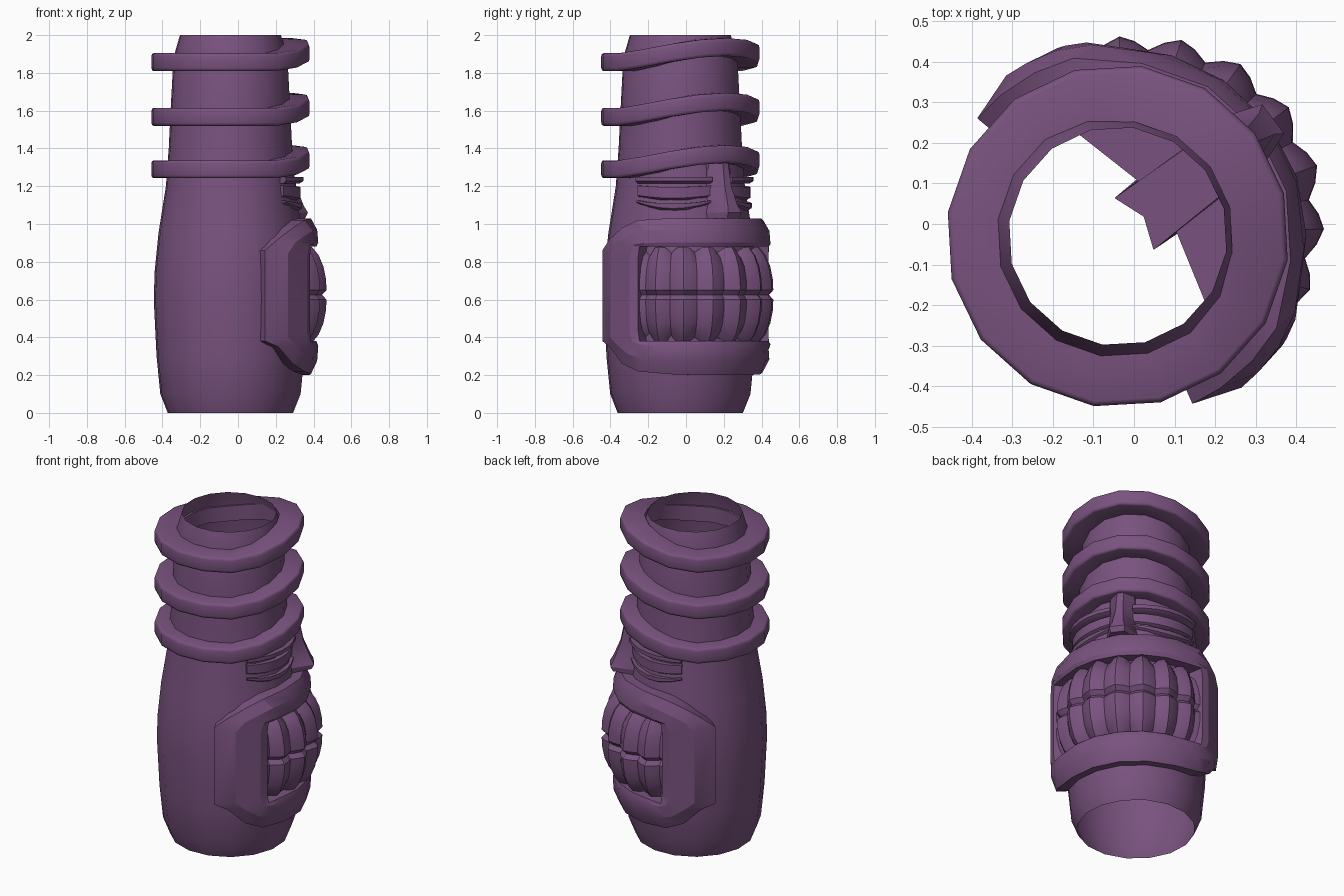
import bpy, math

if "Cube" in bpy.data.objects:
    bpy.data.objects.remove(bpy.data.objects["Cube"])

CX, CY, FACE = -0.04, -0.03, 37.0      # tube axis and direction the face looks
N = 16

mat = bpy.data.materials.new("purple")
mat.diffuse_color = (0.19, 0.085, 0.21, 1)
mat.use_nodes = True
mat.node_tree.nodes["Principled BSDF"].inputs["Base Color"].default_value = mat.diffuse_color


def polar(d, r, z):
    """Point at angle d (degrees from the face direction), radius r, height z."""
    a = math.radians(FACE + d)
    return (CX + r * math.cos(a), CY + r * math.sin(a), z)


def local(u, v, z):
    """Point u forward along the face direction and v sideways."""
    return polar(math.degrees(math.atan2(v, u)), math.hypot(u, v), z)


def skin(name, rows, wrap_rows=False, wrap_cols=False, caps=False, angle=35):
    """Skin a grid of points into a mesh object."""
    n, m = len(rows), len(rows[0])
    faces = []
    for i in range(n if wrap_rows else n - 1):
        for j in range(m if wrap_cols else m - 1):
            i2, j2 = (i + 1) % n, (j + 1) % m
            faces.append((i * m + j, i * m + j2, i2 * m + j2, i2 * m + j))
    if caps:
        faces.append(tuple(range(m)))
        faces.append(tuple((n - 1) * m + j for j in range(m)))
    mesh = bpy.data.meshes.new(name)
    mesh.from_pydata([p for row in rows for p in row], [], faces)
    obj = bpy.data.objects.new(name, mesh)
    bpy.context.collection.objects.link(obj)
    mesh.materials.append(mat)
    bpy.ops.object.select_all(action='DESELECT')
    obj.select_set(True)
    bpy.context.view_layer.objects.active = obj
    bpy.ops.object.mode_set(mode='EDIT')
    bpy.ops.mesh.select_all(action='SELECT')
    bpy.ops.mesh.normals_make_consistent(inside=False)
    bpy.ops.object.mode_set(mode='OBJECT')
    bpy.ops.object.shade_smooth_by_angle(angle=math.radians(angle))
    return obj


circle = [k * 360 / N for k in range(N)]

# Open tube body
profile = [(0.335, 0), (0.375, 0.1), (0.395, 0.3), (0.41, 0.6), (0.405, 0.75), (0.385, 0.95),
           (0.345, 1.2), (0.33, 1.4), (0.32, 1.6), (0.305, 1.88), (0.27, 2.0)]
skin("body", [[polar(d, r, z) for d in circle] for r, z in profile], wrap_cols=True)

# Headdress rings, lifted above the face
ring_section = [(0.285, -0.047), (0.41, -0.047), (0.419, -0.043), (0.423, -0.03),
                (0.423, 0.03), (0.419, 0.043), (0.41, 0.047), (0.285, 0.047)]
for i, zc in enumerate((1.29, 1.567, 1.857)):
    rows = []
    for d in circle:
        lift = 0.08 * max(0, math.cos(math.radians(d))) ** 1.5
        rows.append([polar(d, r, zc + lift + z) for r, z in ring_section])
    skin(f"ring_{i + 1}", rows, wrap_rows=True, wrap_cols=True, angle=60)

# Mouth frame: outer and inner outlines as (angle, height) pairs, mirrored
out_half = [(0, 1.03), (22, 1.03), (45, 1.03), (67, 1.02), (80, 0.98), (93, 0.92), (103, 0.86),
            (103, 0.38), (93, 0.35), (80, 0.26), (67, 0.22), (45, 0.205), (22, 0.2), (0, 0.2)]
in_half = [(0, 0.88), (18, 0.88), (35, 0.88), (50, 0.88), (59, 0.88), (64, 0.88), (65, 0.82),
           (65, 0.44), (64, 0.38), (59, 0.38), (50, 0.38), (35, 0.38), (18, 0.38), (0, 0.38)]


def mirror(half):
    return half + [(-d, z) for d, z in reversed(half[1:-1])]


def mix(t):
    return [(a[0] + (b[0] - a[0]) * t, a[1] + (b[1] - a[1]) * t)
            for a, b in zip(mirror(out_half), mirror(in_half))]


def cheek(d):
    """The frame is thicker at its two side panels."""
    return 0.022 * min(1, max(0, (abs(d) - 52) / 12))


frame = [(0, 0.34), (0, 0.43), (0.4, 0.46), (0.85, 0.465), (1, 0.455), (1, 0.34)]
skin("mouth_frame", [[polar(d, r + (cheek(d) if r > 0.4 else 0), z) for d, z in mix(t)]
                     for t, r in frame], wrap_cols=True, angle=25)

# Two rows of ridged teeth
STEP = 17.5
for name, s in (("upper_teeth", 1), ("lower_teeth", -1)):
    rows = []
    for h, r, pinch in ((0.0, 0.475, 0), (0.025, 0.498, 0), (0.08, 0.496, 0),
                        (0.15, 0.482, 0), (0.21, 0.457, 0.5), (0.255, 0.42, 1)):
        row = []
        for k in range(-15, 16):
            d = k * STEP / 4
            phase = k % 4
            ridge = (0.03, 0.016, -0.006, 0.016)[phase]
            drop = 0.055 * (abs(d) / 70) ** 1.5
            arch = (0, 0.006, 0.03, 0.006)[phase] * pinch
            row.append(polar(d, r + ridge - drop, 0.625 + s * (h - arch)))
        rows.append(row)
    skin(name, rows, angle=30)

# Eyes: lid, ball strip and pouch on each side, running deep into the tube
eye_parts = (("eyelid", 1.215, 1.25, 0.388, 0), ("eye", 1.14, 1.203, 0.372, 0.015),
             ("eye_pouch", 1.105, 1.125, 0.38, 0.035))
for side, s in (("left", 1), ("right", -1)):
    for part, z0, z1, r, sag in eye_parts:
        rows = []
        for k in range(7):
            t = k / 6
            d = s * (10 + 66 * t)
            bow = math.sin(math.pi * t)
            u, v = 0.124 - 0.054 * t, s * (0.07 + 0.205 * t)
            zb, zt = z0 - sag * bow, z1 - 0.5 * sag * bow
            rf = r - 0.01 * (1 - bow)
            rows.append([local(u, v, zb), polar(d, rf - 0.02, zb), polar(d, rf, zb + 0.012),
                         polar(d, rf, zt), local(u, v, zt)])
        skin(f"{side}_{part}", rows, wrap_cols=True, caps=True)

# Wedge nose: height, base half width, ridge half width, ridge reach
rows = []
for z, wb, wr, u in ((1.33, 0.07, 0.018, 0.395), (1.2, 0.075, 0.022, 0.42),
                     (1.1, 0.08, 0.032, 0.46), (1.06, 0.095, 0.045, 0.48),
                     (1.03, 0.095, 0.04, 0.465)):
    rows.append([local(a, b, z) for a, b in
                 ((0.05, -0.08), (0.34, -wb), (u, -wr), (u, wr), (0.34, wb), (0.05, 0.08), (0.08, 0))])
skin("nose", rows, wrap_cols=True, caps=True, angle=25)
